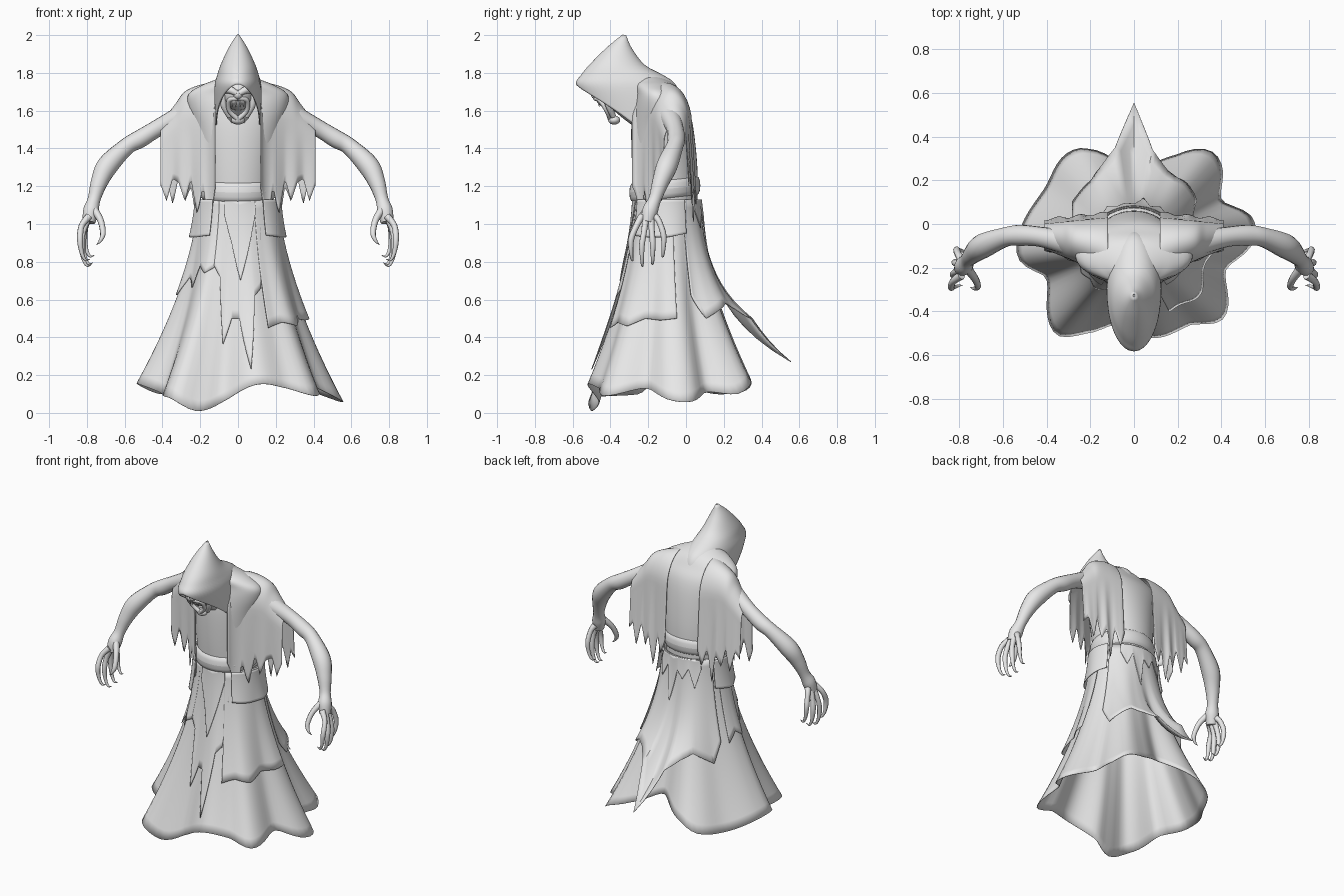
import bpy, bmesh, math
from mathutils import Vector

cube = bpy.data.objects.get("Cube")
if cube:
    bpy.data.objects.remove(cube, do_unlink=True)

grey = bpy.data.materials.new("plain grey")
grey.use_nodes = True
grey.diffuse_color = (0.8, 0.8, 0.8, 1)
grey.node_tree.nodes["Principled BSDF"].inputs["Base Color"].default_value = (0.8, 0.8, 0.8, 1)


def finish(name, bm, thick=0):
    bmesh.ops.recalc_face_normals(bm, faces=bm.faces)
    me = bpy.data.meshes.new(name)
    bm.to_mesh(me)
    bm.free()
    me.materials.append(grey)
    me.shade_smooth()
    me.set_sharp_from_angle(angle=math.radians(50))
    ob = bpy.data.objects.new(name, me)
    bpy.context.collection.objects.link(ob)
    if thick:
        mod = ob.modifiers.new("cloth", "SOLIDIFY")
        mod.thickness = thick
        mod.offset = 0


def grid(name, rows, closed=False, caps=False, thick=0):
    """Skin a list of point rows with quads."""
    bm = bmesh.new()
    vs = [[bm.verts.new(p) for p in row] for row in rows]
    n = len(rows[0])
    for a, b in zip(vs, vs[1:]):
        for j in range(n if closed else n - 1):
            k = (j + 1) % n
            bm.faces.new((a[j], a[k], b[k], b[j]))
    if caps:
        bm.faces.new(vs[0])
        bm.faces.new(vs[-1])
    finish(name, bm, thick)


def catmull(a, b, c, d, f):
    return 0.5 * (2 * b + (c - a) * f + (2 * a - 5 * b + 4 * c - d) * f * f
                  + (3 * b - a - 3 * c + d) * f ** 3)


def spline(pts, steps):
    """Smooth path through points of any dimension."""
    out = []
    pts = [Vector(p) for p in pts]
    ext = [pts[0]] + pts + [pts[-1]]
    for p in zip(ext, ext[1:], ext[2:], ext[3:]):
        out += [catmull(*p, i / steps) for i in range(steps)]
    return out + [pts[-1]]


def lerp_list(vals, u):
    x = min(max(u, 0), 1) * (len(vals) - 1)
    i = min(int(x), len(vals) - 2)
    return vals[i] + (vals[i + 1] - vals[i]) * (x - i)


def tube(name, pts, sx=1, sides=12, steps=5):
    """Sweep a circle along (x, y, z, radius) points."""
    path = spline([(p[0] * sx, *p[1:]) for p in pts], steps)
    pos = [p.to_3d() for p in path]
    tan = [(pos[min(i + 1, len(pos) - 1)] - pos[max(i - 1, 0)]).normalized() for i in range(len(pos))]
    q = tan[0].to_track_quat("Z", "Y")
    rows = []
    for i, p in enumerate(pos):
        if i:
            q = tan[i - 1].rotation_difference(tan[i]) @ q
        r = max(path[i][3], 0.001)
        ring = [2 * math.pi * j / sides for j in range(sides)]
        rows.append([p + q @ Vector((math.cos(a) * r, math.sin(a) * r, 0)) for a in ring])
    grid(name, rows, True, True)


def ball(name, loc, size):
    bm = bmesh.new()
    bmesh.ops.create_uvsphere(bm, u_segments=20, v_segments=12, radius=1)
    bmesh.ops.scale(bm, vec=size, verts=bm.verts)
    bmesh.ops.translate(bm, vec=loc, verts=bm.verts)
    finish(name, bm)


# Skirt: waist ellipse flaring to a wavy hem
CY, WAIST = -0.10, 1.13
hem = [(-.22, -.50, .01), (-.08, -.46, .06), (.1, -.52, .15), (.26, -.46, .13), (.41, -.43, .09),
       (.42, -.21, .13), (.54, -.09, .07), (.54, .03, .06), (.40, .11, .11), (.40, .27, .1),
       (.33, .34, .15), (.18, .31, .2), (0, .23, .27), (-.2, .34, .18), (-.31, .32, .12),
       (-.41, .16, .1), (-.53, -.07, .15), (-.52, -.17, .15), (-.4, -.25, .1), (-.36, -.5, .08)]
TAU = 2 * math.pi
polar = sorted((math.atan2(y - CY, x) % TAU, math.hypot(x, y - CY), z) for x, y, z in hem)


def hem_at(a):
    a %= TAU
    n = len(polar)
    i = max((k for k in range(n) if polar[k][0] <= a), default=n - 1)
    a0, a1 = polar[i][0], polar[(i + 1) % n][0]
    f = ((a - a0) % TAU) / ((a1 - a0) % TAU)
    return catmull(*[Vector(polar[(i + k) % n][1:]) for k in (-1, 0, 1, 2)], f)


def skirt_point(a, t, off=0):
    c, s = math.cos(a), math.sin(a)
    r, z = hem_at(a)
    w = 1 / math.hypot(c / 0.2, s / 0.168)
    rad = w + (r - w) * max(t, 0) ** 1.6 + off
    return Vector((c * rad, CY + s * rad, WAIST + (z - WAIST) * t))


grid("skirt", [[skirt_point(TAU * j / 100, i / 20) for j in range(100)] for i in range(21)],
     closed=True, thick=0.004)


# Torn cloth layers lying over the skirt
def layer(name, a0, a1, bottoms, off, flare=0.0, spike=0.0, cols=48):
    rows = []
    for i in range(15):
        v = i / 14
        row = []
        for j in range(cols + 1):
            u = j / cols
            a = math.radians(a0 + (a1 - a0) * u)
            z = WAIST + (lerp_list(bottoms, u) - WAIST) * v
            t = (WAIST - z) / (WAIST - hem_at(a)[1])
            out = spike * math.exp(-abs(u - 0.5) * math.radians(a1 - a0) / 0.26) * v ** 4
            row.append(skirt_point(a, t, off + flare * v + out))
            row[-1].z = z
        rows.append(row)
    grid(name, rows, thick=0.004)


layer("back_panel", 25, 155, [.62, .5, .54, .58, .55, .5, .27, .5, .55, .58, .54, .5, .62], .008, .008, .31)
layer("back_waist_rags", 45, 135, [1.07, .98, 1.07, .84, 1.05, 1.0, 1.07, .95, 1.07], .014, .006)
layer("front_panel", -122, -55, [.78, .72, .36, .5, .5, .23, .62, .66, .95], .01, .006)
layer("front_point", -112, -62, [1.05, .9, .7, .88, 1.06], .016, .006)
layer("left_side_panel", -62, 8, [.45, .48, .46, .5, .49, .5], .012, .012)
layer("right_side_panel", 165, 238, [.6, .66, .62, .72, .66, .78, .74, .77], .01)
layer("left_hip_cloth", -50, 25, [.94, .93, .93, .95], .028, .004)
layer("right_hip_cloth", 155, 230, [.95, .93, .93, .94], .028, .004)

# Belt: sagging rounded band
belt = []
for i in range(13):
    b = TAU * i / 12
    row = []
    for j in range(48):
        a = TAU * j / 48
        r = 0.018 * math.cos(b)
        row.append(((.188 + r) * math.cos(a), -.112 + (.17 + r) * math.sin(a),
                    1.185 + .018 * math.sin(a) + .05 * math.sin(b)))
    belt.append(row)
grid("belt", belt, closed=True)

# Torso: z, half width, front y, back y
torso = spline([(1.1, .185, -.27, .06), (1.3, .2, -.285, .06), (1.5, .23, -.29, .04), (1.62, .265, -.28, .012),
                (1.69, .26, -.27, -.03), (1.735, .19, -.28, -.06), (1.76, .13, -.27, -.09),
                (1.785, .07, -.27, -.14)], 4)
grid("torso_robe", [[(w * math.cos(TAU * j / 48), (f + b) / 2 + (b - f) / 2 * math.sin(TAU * j / 48), z)
                     for j in range(48)] for z, w, f, b in torso], closed=True, caps=True)

# Hood: pointed shell with an open front under the brim
shell = spline([(2.0, .004, -.335, -.32), (1.93, .048, -.42, -.29), (1.84, .09, -.51, -.22),
                (1.785, .108, -.555, -.12), (1.74, .12, -.58, -.06), (1.66, .122, -.54, -.03),
                (1.5, .115, -.44, -.02)], 8)


def hood_at(z):
    for p, q in zip(shell, shell[1:]):
        if z >= q[0]:
            return p + (q - p) * ((z - p[0]) / (q[0] - p[0]))
    return shell[-1]


hood = []
for i in range(25):
    row = []
    for j in range(60):
        a = -math.pi + TAU * j / 60
        brim = 1.74 - 0.22 * min(1, abs(a) / math.radians(82)) ** 1.7
        z = 2.0 + (brim - 2.0) * i / 24
        _, w, f, b = hood_at(z)
        row.append((w * math.sin(a), (f + b) / 2 - (b - f) / 2 * math.cos(a), z))
    hood.append(row)
grid("hood", hood, closed=True, thick=0.006)

# Head: skull, brows, gaping mouth and teeth
ball("skull", (0, -.38, 1.69), (.085, .105, .09))
ball("nose", (0, -.478, 1.685), (.025, .025, .025))
ball("chin", (0, -.38, 1.55), (.036, .032, .024))
tube("neck", [(0, -.2, 1.55, .07), (0, -.28, 1.6, .065), (0, -.36, 1.66, .06)])
for side, sx in (("left", 1), ("right", -1)):
    tube(side + "_brow", [(.005, -.49, 1.69, .014), (.045, -.475, 1.71, .02), (.085, -.42, 1.7, .012)], sx)
    tube(side + "_cheek", [(.08, -.42, 1.69, .02), (.076, -.41, 1.63, .018), (.045, -.385, 1.57, .015)], sx)
    tube(side + "_lip", [(0, -.48, 1.665, .013), (.046, -.455, 1.655, .013), (.046, -.42, 1.6, .012),
                         (0, -.4, 1.555, .014)], sx)
    for k, x in enumerate((.012, .03)):
        tube(f"{side}_tooth_{k}", [(x, -.465, 1.655, .007), (x, -.46, 1.62, .001)], sx, 6, 1)

# Sleeves: cloth draped over each shoulder with a torn hem
crest = [(.12, 1.75), (.20, 1.735), (.28, 1.70), (.33, 1.635), (.41, 1.53)]
torn_front = [1.2, .97, 1.2, 1.05, 1.24, 1.12, 1.22, 1.24, 1.12, 1.21]
torn_back = [1.2, 1.1, 1.22, 1.0, 1.2, 1.12, 1.25, 1.1, 1.24, 1.2]
for side, sx in (("left", 1), ("right", -1)):
    rows = []
    for x, top in spline(crest, 9):
        u = (x - .12) / .29
        front, back = -.285 + .17 * max(u, 0) ** .6, .03 - .03 * u
        mid, half = (front + back) / 2, (back - front) / 2
        rise = .22 - .12 * u
        zf, zb = lerp_list(torn_front, u), lerp_list(torn_back, u)
        ripple = .006 * math.sin(u * 18)
        row = [(x * sx, front + ripple * (1 - k / 8), zf + (top - rise - zf) * k / 8) for k in range(8)]
        for k in range(17):
            a = math.pi * k / 16
            row.append((x * sx, mid - half * math.cos(a), top - rise + rise * math.sin(a)))
        row += [(x * sx, back + (ripple + .02) * k / 8, top - rise + (zb - top + rise) * k / 8)
                for k in range(1, 9)]
        rows.append(row)
    grid(side + "_sleeve", rows, thick=0.004)

    # Arm and clawed hand
    tube(side + "_arm", [(.28, -.09, 1.58, .06), (.42, -.06, 1.51, .046), (.52, -.052, 1.45, .048),
                         (.59, -.06, 1.41, .045), (.69, -.1, 1.31, .056), (.735, -.135, 1.22, .045),
                         (.762, -.165, 1.13, .034), (.778, -.19, 1.07, .042), (.79, -.205, 1.01, .034)], sx, 16)
    tube(side + "_thumb", [(.765, -.2, 1.08, .022), (.728, -.25, 1.02, .017), (.715, -.285, .95, .015),
                           (.73, -.295, .91, .009), (.75, -.29, .89, .001)], sx, 8)
    for k, drop in enumerate((.03, 0, .01, .05)):
        y = -.235 + .024 * k
        fan = -.055 + .033 * k
        bend = .008 * (k - 1)
        tube(f"{side}_finger_{k}", [(.79, y, 1.04, .02), (.82 - bend, y + fan * .5, .96 + drop, .016),
                                    (.828 - bend, y + fan, .89 + drop, .016),
                                    (.82 - bend, y + fan, .82 + drop, .011),
                                    (.80 - bend, y + fan * .9, .78 + drop, .007),
                                    (.775 - bend, y + fan * .8, .785 + drop, .001)], sx, 8)
